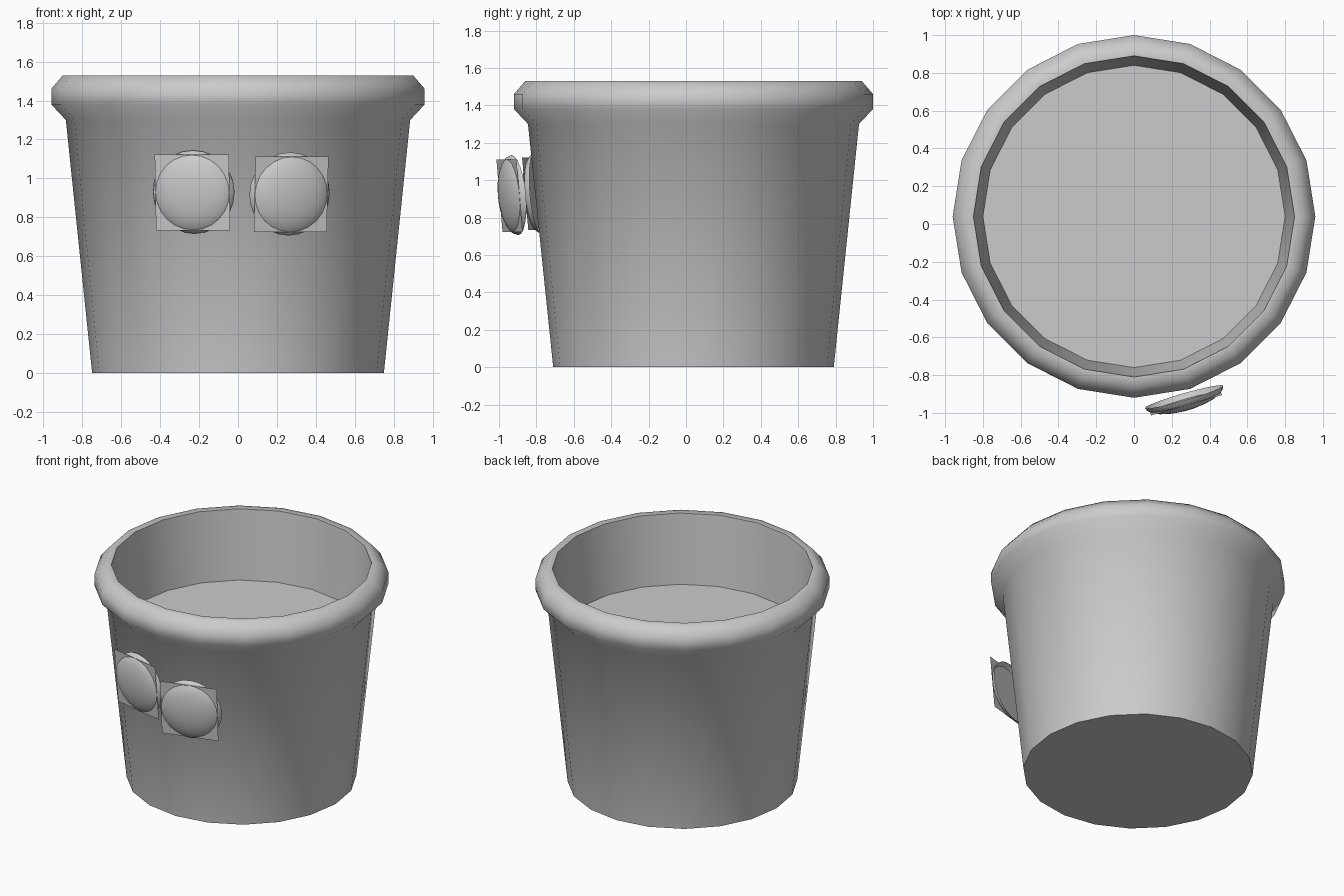
import bpy, bmesh, math
from mathutils import Matrix

if "Cube" in bpy.data.objects:
    bpy.data.objects.remove(bpy.data.objects["Cube"])

CY = 0.04  # pot axis offset in y


def finish(name, bm, angle):
    me = bpy.data.meshes.new(name)
    bm.to_mesh(me)
    bm.free()
    ob = bpy.data.objects.new(name, me)
    bpy.context.collection.objects.link(ob)
    bpy.ops.object.select_all(action='DESELECT')
    ob.select_set(True)
    bpy.context.view_layer.objects.active = ob
    bpy.ops.object.shade_smooth_by_angle(angle=math.radians(angle))
    return ob


def lathe(name, profile, sides, angle):
    """Revolve (radius, z) points listed from bottom outside upwards; radius 0 is a pole."""
    bm = bmesh.new()
    rings = []
    for r, z in profile:
        n = sides if r > 0 else 1
        rings.append([bm.verts.new((r * math.cos(2 * math.pi * i / sides),
                                    r * math.sin(2 * math.pi * i / sides), z)) for i in range(n)])
    for a, b in zip(rings, rings[1:]):
        for i in range(sides):
            j = (i + 1) % sides
            quad = [a[i % len(a)], a[j % len(a)], b[j % len(b)], b[i % len(b)]]
            bm.faces.new(list(dict.fromkeys(quad)))
    return finish(name, bm, angle)


# Pot: tapered wall, chunky rim, inner wall and soil level
pot = lathe("pot", [(0, 0), (0.75, 0), (0.885, 1.30), (0.96, 1.38), (0.96, 1.46),
                    (0.90, 1.53), (0.85, 1.53), (0.80, 1.04), (0, 1.04)], 20, 55)
pot.location.y = CY


def eye(side, loc, yaw):
    place = (Matrix.Translation(loc) @ Matrix.Rotation(math.radians(yaw), 4, 'Z')
             @ Matrix.Rotation(math.radians(95), 4, 'X'))
    # Shallow domed button
    steps = 6
    dome = [(0.215 * math.cos(t * math.pi / 2 / steps), 0.072 * math.sin(t * math.pi / 2 / steps))
            for t in range(steps)] + [(0, 0.072)]
    lathe(side + "_eye_dome", dome, 24, 60).matrix_world = place
    # Square decal plate cutting through the dome
    bm = bmesh.new()
    bmesh.ops.create_grid(bm, x_segments=1, y_segments=1, size=0.195)
    plate = finish(side + "_eye_plate", bm, 30)
    plate.matrix_world = place @ Matrix.Translation((0, 0, 0.03))


eye("right", (0.265, -0.915, 0.92), 16)
eye("left", (-0.228, -0.79, 0.93), -12)
